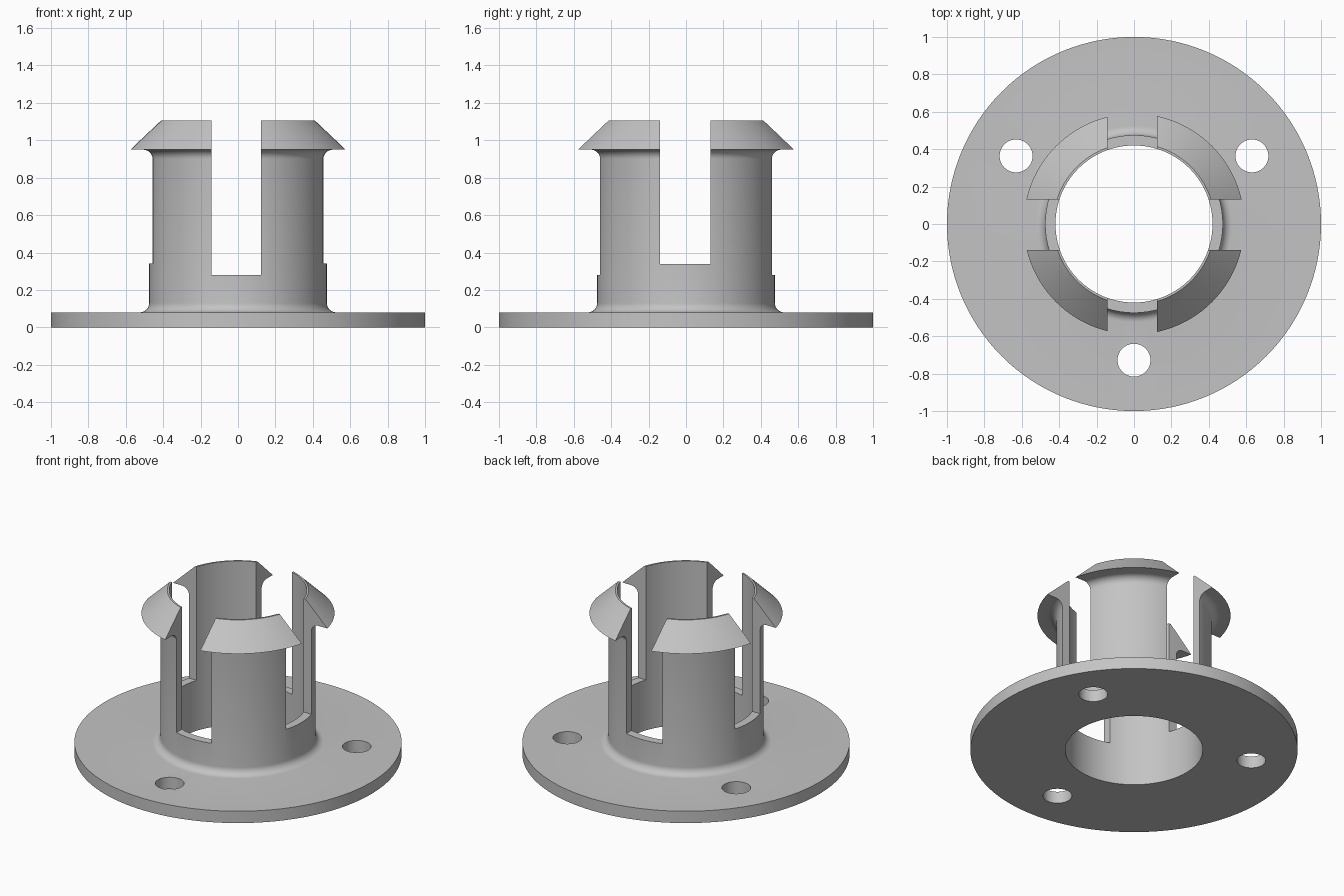
import bpy, bmesh, math

if "Cube" in bpy.data.objects:
    bpy.data.objects.remove(bpy.data.objects["Cube"])

SEGMENTS = 128
R_IN, R_OUT, R_TIP, R_PLATE = 0.42, 0.475, 0.59, 1.0
Z_PLATE, Z_LIP, Z_TOP, FILLET = 0.08, 0.95, 1.105, 0.05

grey = bpy.data.materials.new("grey plastic")
grey.diffuse_color = (0.55, 0.55, 0.55, 1)
grey.use_nodes = True
grey.node_tree.nodes["Principled BSDF"].inputs["Base Color"].default_value = grey.diffuse_color


def make_object(name, bm):
    bmesh.ops.recalc_face_normals(bm, faces=bm.faces)
    mesh = bpy.data.meshes.new(name)
    bm.to_mesh(mesh)
    bm.free()
    obj = bpy.data.objects.new(name, mesh)
    bpy.context.collection.objects.link(obj)
    obj.data.materials.append(grey)
    return obj


def lathe(name, profile):
    bm = bmesh.new()
    rings = []
    for i in range(SEGMENTS):
        a = 2 * math.pi * i / SEGMENTS
        rings.append([bm.verts.new((r * math.cos(a), r * math.sin(a), z)) for r, z in profile])
    n = len(profile)
    for i in range(SEGMENTS):
        a, b = rings[i], rings[(i + 1) % SEGMENTS]
        for j in range(n):
            k = (j + 1) % n
            bm.faces.new((a[j], b[j], b[k], a[k]))
    return make_object(name, bm)


def fillet(z_centre, start, end, steps=8):
    pts = []
    for i in range(steps + 1):
        a = math.radians(start + (end - start) * i / steps)
        pts.append((R_OUT + FILLET + FILLET * math.cos(a), z_centre + FILLET * math.sin(a)))
    return pts


# Flanged sleeve with a barbed lip, as one turned profile
profile = [(R_IN, 0), (R_PLATE, 0), (R_PLATE, Z_PLATE)]
profile += fillet(Z_PLATE + FILLET, 270, 180)
profile += fillet(Z_LIP - FILLET, 180, 90)
profile += [(R_TIP, Z_LIP), (R_IN + 0.012, Z_TOP), (R_IN, Z_TOP)]
body = lathe("flanged_snap_sleeve", profile)

cutters = []


# Crossed slots that split the sleeve into four snap fingers
def slot_cutter(name, x0, x1, y0, y1, floor):
    bm = bmesh.new()
    bmesh.ops.create_cube(bm, size=1)
    for v in bm.verts:
        v.co = (x1 if v.co.x > 0 else x0, y1 if v.co.y > 0 else y0, 1.3 if v.co.z > 0 else floor)
    cutters.append(make_object(name, bm))


slot_cutter("front_back_slot_cutter", -0.142, 0.123, -0.8, 0.8, 0.28)
slot_cutter("side_slot_cutter", -0.8, 0.8, -0.139, 0.13, 0.34)

# Three screw holes in the flange
for i, angle in enumerate((30, 150, 270)):
    a = math.radians(angle)
    bm = bmesh.new()
    bmesh.ops.create_cone(bm, cap_ends=True, segments=48, radius1=0.088, radius2=0.088, depth=0.4)
    bmesh.ops.translate(bm, verts=bm.verts, vec=(0.728 * math.cos(a), 0.728 * math.sin(a), 0.04))
    cutters.append(make_object(f"screw_hole_cutter_{i + 1}", bm))

bpy.context.view_layer.objects.active = body
body.select_set(True)
for cutter in cutters:
    mod = body.modifiers.new(cutter.name, 'BOOLEAN')
    mod.operation = 'DIFFERENCE'
    mod.solver = 'EXACT'
    mod.object = cutter
    bpy.ops.object.modifier_apply(modifier=mod.name)
for cutter in cutters:
    bpy.data.objects.remove(cutter)

bpy.ops.object.shade_smooth_by_angle(angle=math.radians(30))
